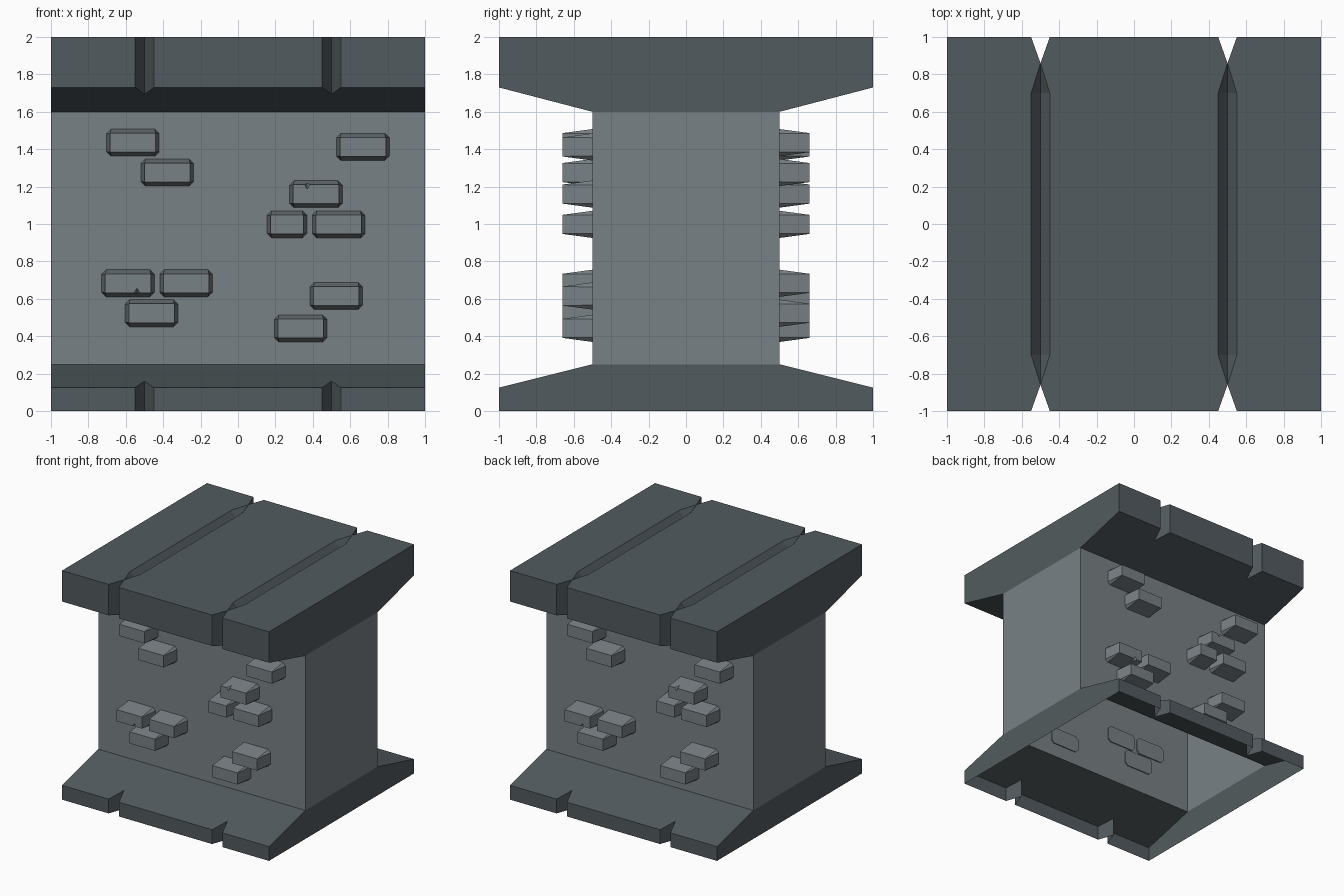
import bpy, bmesh, math

if "Cube" in bpy.data.objects:
    bpy.data.objects.remove(bpy.data.objects["Cube"])


def material(name, rgb):
    m = bpy.data.materials.new(name)
    m.diffuse_color = (*rgb, 1)
    m.use_nodes = True
    m.node_tree.nodes["Principled BSDF"].inputs["Base Color"].default_value = m.diffuse_color
    return m


LIGHT = material("light stone", (0.190, 0.218, 0.232))
DARK = material("dark slate", (0.084, 0.105, 0.114))


def finish(name, bm, mat):
    bmesh.ops.remove_doubles(bm, verts=bm.verts, dist=1e-5)
    bmesh.ops.recalc_face_normals(bm, faces=bm.faces)
    me = bpy.data.meshes.new(name)
    bm.to_mesh(me)
    bm.free()
    me.materials.append(mat)
    ob = bpy.data.objects.new(name, me)
    bpy.context.collection.objects.link(ob)
    return ob


# Columns along x; the notch columns sit at +-0.5
XS = [-1, -0.55, -0.5, -0.45, 0.45, 0.5, 0.55, 1]
NOTCH = (2, 5)
DEPTH = [0.86 if i in NOTCH else 1 for i in range(8)]


def edge_row(s, zfun):
    return [(x, s * d, zfun(d)) for x, d in zip(XS, DEPTH)]


def flat_row(y, z, drop=0):
    return [(x, y, z - (drop if i in NOTCH else 0)) for i, x in enumerate(XS)]


def skin(bm, rows):
    grid = [[bm.verts.new(p) for p in r] for r in rows]
    for r, (a, b) in enumerate(zip(grid, grid[1:])):
        for i in range(7):
            q = [a[i], a[i + 1], b[i + 1], b[i]]
            k = next((n for n, v in enumerate(q)
                      if abs(abs(v.co.y) - 0.86) < 1e-4 and v.co.z > 1.99), None)
            on_top = all(v.co.z > 1.9 for v in q)
            if k is None or not on_top:
                bm.faces.new(q)
            else:  # split groove ends from the notch point
                q = q[k:] + q[:k]
                bm.faces.new(q[:3])
                bm.faces.new((q[0], q[2], q[3]))
    return grid


def close_ends(bm, grid):
    for c in (0, -1):
        bm.faces.new([r[c] for r in grid])


# Flared base, open underneath
bm = bmesh.new()
slope = lambda d: 0.25 - 0.25 * (d - 0.5)
sides = []
for s in (-1, 1):
    sides.append(skin(bm, [edge_row(s, lambda d: 0), edge_row(s, slope),
                           flat_row(s * 0.5, 0.25)]))
close_ends(bm, sides[0] + sides[1][::-1])
finish("base", bm, DARK)

# Notched cap with two shallow grooves on top
bm = bmesh.new()
under = lambda d: 1.6 + 0.26 * (d - 0.5)
half = lambda s: [flat_row(s * 0.5, 1.6), edge_row(s, under),
                  edge_row(s, lambda d: 2), flat_row(s * 0.7, 2, 0.07)]
close_ends(bm, skin(bm, half(-1) + half(1)[::-1]))
finish("cap", bm, DARK)

# Wall shell
bm = bmesh.new()
ring = [(-1, -0.5), (1, -0.5), (1, 0.5), (-1, 0.5)]
lo, hi = [[bm.verts.new((x, y, z)) for x, y in ring] for z in (0.25, 1.6)]
for i in range(4):
    j = (i + 1) % 4
    bm.faces.new((lo[i], lo[j], hi[j], hi[i]))
finish("wall", bm, LIGHT)


# Raised bricks: chamfered outline tapering to a smaller rectangle
def outline(cx, cz, w, h, c, y):
    pts = []
    for sx, sz, flip in ((-1, -1, 0), (1, -1, 1), (1, 1, 0), (-1, 1, 1)):
        pair = [(cx + sx * w, y, cz + sz * (h - c)), (cx + sx * (w - c), y, cz + sz * h)]
        pts += pair[::-1] if flip else pair
    return pts


def brick(name, cx, cz, w):
    bm = bmesh.new()
    a = [bm.verts.new(p) for p in outline(cx, cz, w, 0.074, 0.025, -0.49)]
    b = [bm.verts.new(p) for p in outline(cx, cz, w - 0.02, 0.051, 0.001, -0.66)]
    for i in range(8):
        j = (i + 1) % 8
        bm.faces.new((a[i], a[j], b[j], b[i]))
    bm.faces.new(a)
    bm.faces.new(b)
    return finish(name, bm, LIGHT)


# Chip a brick edge with a small tetrahedral cutter
def chip(ob, x, z_edge, up):
    bm = bmesh.new()
    v = [bm.verts.new(p) for p in (
        (x - 0.06, -0.69, z_edge + up * 0.03), (x + 0.06, -0.69, z_edge + up * 0.03),
        (x, -0.69, z_edge - up * 0.07), (x, -0.55, z_edge + up * 0.03))]
    for t in ((0, 1, 2), (0, 1, 3), (1, 2, 3), (0, 2, 3)):
        bm.faces.new([v[i] for i in t])
    cutter = finish("chip_cutter", bm, LIGHT)
    mod = ob.modifiers.new("chip", 'BOOLEAN')
    mod.operation, mod.object, mod.solver = 'DIFFERENCE', cutter, 'EXACT'
    dg = bpy.context.evaluated_depsgraph_get()
    me = bpy.data.meshes.new_from_object(ob.evaluated_get(dg))
    ob.modifiers.clear()
    ob.data = me
    bpy.data.objects.remove(cutter)


BRICKS = [(-0.562, 1.435), (-0.378, 1.275), (0.668, 1.412), (0.417, 1.16),
          (0.262, 0.998), (0.538, 0.998), (-0.588, 0.683), (-0.277, 0.683),
          (-0.462, 0.523), (0.525, 0.615), (0.335, 0.442)]
for n, (cx, cz) in enumerate(BRICKS):
    ob = brick(f"brick_front_{n}", cx, cz, 0.107 if n == 4 else 0.142)
    if n == 3:
        chip(ob, 0.37, 1.234, 1)
    if n == 6:
        chip(ob, -0.54, 0.609, -1)
    # the back carries the same bricks turned half a circle
    back = bpy.data.objects.new(f"brick_back_{n}", ob.data)
    back.rotation_euler.z = math.pi
    bpy.context.collection.objects.link(back)
